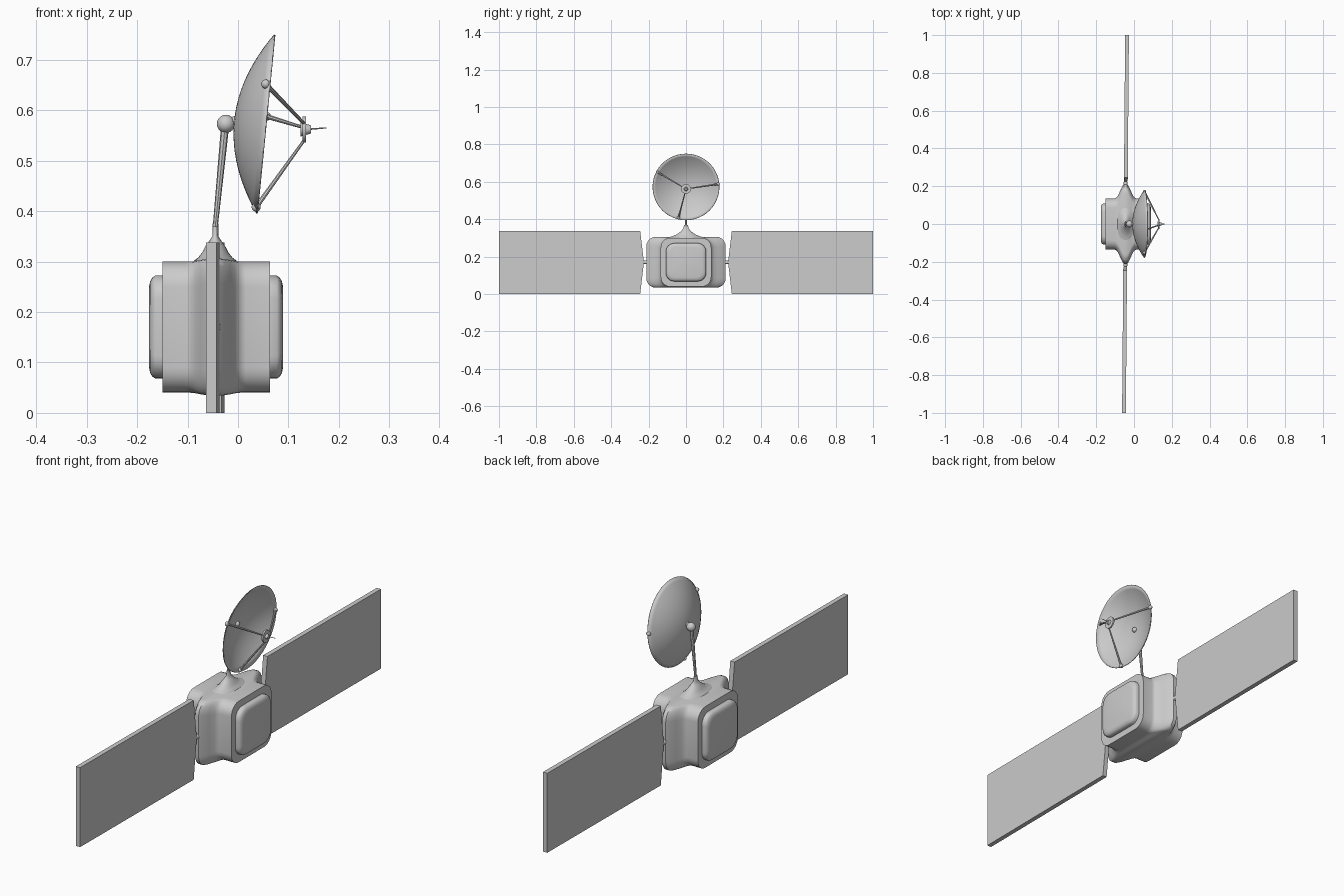
import bpy, bmesh
from math import sin, cos, pi, tau
from mathutils import Vector, Matrix

if "Cube" in bpy.data.objects:
    bpy.data.objects.remove(bpy.data.objects["Cube"])

MID_X, MID_Z = -0.045, 0.17   # centre of the body flange


def finish(name, bm, smooth=True, angle=35):
    bmesh.ops.recalc_face_normals(bm, faces=bm.faces)
    mesh = bpy.data.meshes.new(name)
    bm.to_mesh(mesh)
    bm.free()
    obj = bpy.data.objects.new(name, mesh)
    bpy.context.collection.objects.link(obj)
    if smooth:
        bpy.ops.object.select_all(action='DESELECT')
        obj.select_set(True)
        bpy.context.view_layer.objects.active = obj
        bpy.ops.object.shade_smooth_by_angle(angle=angle * pi / 180)
    return obj


def loft(name, rings, cap_end=True, angle=35):
    """Skin a run of equal-length point rings."""
    bm = bmesh.new()
    loops = [[bm.verts.new(p) for p in ring] for ring in rings]
    n = len(loops[0])
    for a, b in zip(loops, loops[1:]):
        for i in range(n):
            j = (i + 1) % n
            bm.faces.new((a[i], a[j], b[j], b[i]))
    bm.faces.new(loops[0])
    if cap_end:
        bm.faces.new(loops[-1])
    return finish(name, bm, angle=angle)


def rounded_ring(x, half_y, half_z, r, steps=6):
    """Rounded rectangle across the x axis."""
    pts = []
    for k, (sy, sz) in enumerate(((1, 1), (-1, 1), (-1, -1), (1, -1))):
        for i in range(steps + 1):
            a = (k + i / steps) * pi / 2
            pts.append(Vector((x, sy * (half_y - r) + r * cos(a),
                               MID_Z + sz * (half_z - r) + r * sin(a))))
    return pts


def ellipse_ring(x, z, rx, ry, n=32):
    return [Vector((x + rx * cos(tau * i / n), ry * sin(tau * i / n), z)) for i in range(n)]


def rod(name, a, b, r1, r2, sides=12):
    a, b = Vector(a), Vector(b)
    d = b - a
    bm = bmesh.new()
    m = Matrix.Translation((a + b) / 2) @ d.to_track_quat('Z', 'Y').to_matrix().to_4x4()
    bmesh.ops.create_cone(bm, cap_ends=True, segments=sides, radius1=r1, radius2=r2,
                          depth=d.length, matrix=m)
    return finish(name, bm)


def ball(name, centre, r):
    bm = bmesh.new()
    bmesh.ops.create_uvsphere(bm, u_segments=24, v_segments=12, radius=r,
                              matrix=Matrix.Translation(centre))
    return finish(name, bm)


# Body: box swelling into a flange around the middle
bell = [(0.06, 0.135, 0.0), (0.05, 0.138, 0.0), (0.04, 0.15, 0.001), (0.03, 0.172, 0.003),
        (0.018, 0.198, 0.005), (0.008, 0.212, 0.006)]
stations = [(-0.15, 0.135, 0.0)]
stations += [(MID_X - d, hy, dz) for d, hy, dz in bell]
stations += [(MID_X + d, hy, dz) for d, hy, dz in reversed(bell)]
stations += [(0.063, 0.135, 0.0)]
loft("body", [rounded_ring(x, hy, 0.13 + dz, 0.05) for x, hy, dz in stations])

# Rounded end covers, each with a raised inner pad
cover = [(-0.005, 0.108, 0.102), (0.014, 0.108, 0.102), (0.02, 0.104, 0.098),
         (0.024, 0.097, 0.091), (0.026, 0.088, 0.082)]
for name, base, side in (("right_cover", -0.15, -1), ("left_cover", 0.063, 1)):
    loft(name, [rounded_ring(base + side * d, hy, hz, 0.045) for d, hy, hz in cover], angle=50)

# Flared mast foot and two-piece mast
flare = [(0.29, 0.05, 0.13), (0.302, 0.042, 0.105), (0.308, 0.034, 0.075), (0.318, 0.026, 0.052),
         (0.33, 0.02, 0.034), (0.338, 0.014, 0.024), (0.35, 0.006, 0.015), (0.37, 0.005, 0.01)]
loft("mast_foot", [ellipse_ring(MID_X, z, rx, ry) for z, rx, ry in flare], angle=60)
rod("mast_lower", (MID_X, 0, 0.335), (MID_X, 0, 0.375), 0.006, 0.006, 8)
rod("mast_upper", (MID_X, 0, 0.37), (-0.026, 0, 0.565), 0.005, 0.008, 8)
ball("mast_joint", (-0.024, 0, 0.573), 0.018)

# Solar panels, slightly swung about the mast, with pointed inner edges
outline = [(0.225, MID_Z), (0.245, 0.338), (1.0, 0.338), (1.0, 0.0), (0.245, 0.0)]
for name, side in (("left_panel", 1), ("right_panel", -1)):
    bm = bmesh.new()
    face = bm.faces.new([bm.verts.new((MID_X - 0.01 + side * 0.008 * y, side * y, z))
                         for y, z in outline])
    top = bmesh.ops.extrude_face_region(bm, geom=[face])["geom"]
    bmesh.ops.translate(bm, vec=(0.02, 0, 0),
                        verts=[v for v in top if isinstance(v, bmesh.types.BMVert)])
    finish(name, bm, smooth=False)
    rod(name + "_axle", (MID_X, side * 0.2, MID_Z), (MID_X, side * 0.25, MID_Z), 0.012, 0.006)

# Dish: shallow bowl tilted toward +x
rim_centre = Vector((0.0555, 0, 0.5725))
axis = Vector((0.995, 0, -0.098)).normalized()
turn = Matrix.Translation(rim_centre) @ axis.to_track_quat('Z', 'Y').to_matrix().to_4x4()
RIM, DEPTH, STEPS = 0.178, 0.062, 12
bowl = []
for i in range(STEPS + 1):
    t = max(i / STEPS, 0.02)
    bowl.append([turn @ p for p in ellipse_ring(0, -DEPTH * (1 - t * t), RIM * t, RIM * t, 48)])
dish = loft("dish", bowl, cap_end=False)
shell = dish.modifiers.new("shell", 'SOLIDIFY')
shell.thickness = 0.003
shell.offset = 0
ball("dish_hub", rim_centre - axis * (DEPTH - 0.002), 0.011)

# Feed disc, nose and needle
feed = Vector((0.132, 0, 0.562))
along = Vector((1, 0, 0))
rod("feed_disc", feed - along * 0.004, feed + along * 0.003, 0.026, 0.026, 24)
rod("feed_nose", feed - along * 0.008, feed + along * 0.013, 0.014, 0.008, 16)
rod("feed_needle", feed, (0.175, 0, 0.565), 0.002, 0.001, 8)

# Three struts from the rim to the feed disc
feet = [(0.055, -0.152, 0.652), (0.056, 0.172, 0.588), (0.036, -0.04, 0.408)]
for i, foot in enumerate(feet, 1):
    foot = Vector(foot)
    out = Vector((0, foot.y, foot.z - feed.z)).normalized()
    rod(f"strut_{i}", foot, feed + out * 0.021, 0.005, 0.003, 8)
    ball(f"strut_foot_{i}", foot, 0.009)
